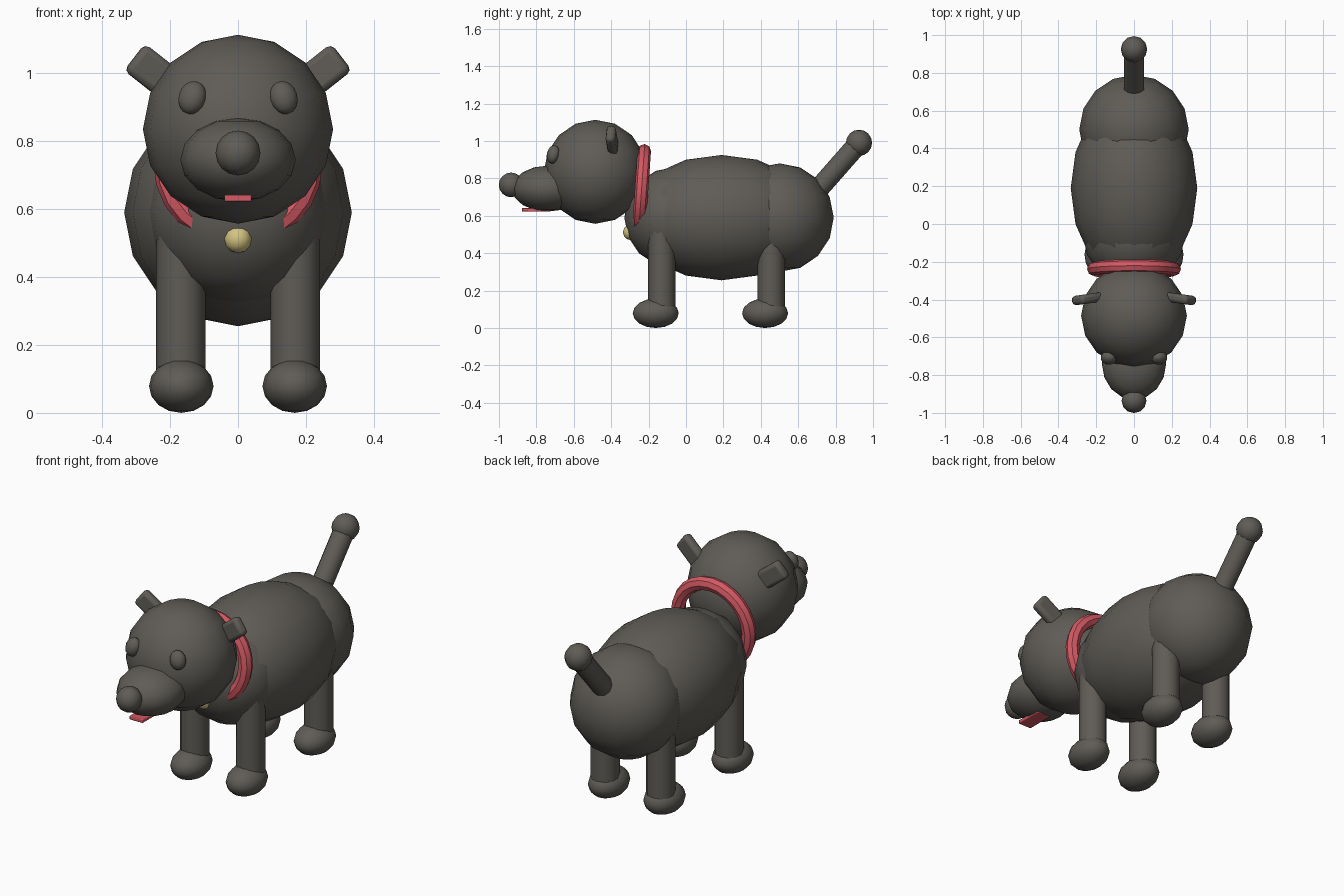
import bpy
from math import radians
from mathutils import Vector

cube = bpy.data.objects.get("Cube")
if cube:
    bpy.data.objects.remove(cube)


def make_material(name, rgb):
    mat = bpy.data.materials.new(name)
    mat.use_nodes = True
    mat.diffuse_color = (*rgb, 1)
    mat.node_tree.nodes["Principled BSDF"].inputs["Base Color"].default_value = (*rgb, 1)
    return mat


FUR = make_material("dark_fur", (0.115, 0.107, 0.094))
RED = make_material("soft_red", (0.66, 0.10, 0.125))
GOLD = make_material("pale_gold", (0.66, 0.56, 0.22))


def finish(name, mat, scale=None):
    obj = bpy.context.object
    obj.name = name
    if scale:
        obj.scale = scale
    obj.data.materials.append(mat)
    bpy.ops.object.transform_apply(location=False, rotation=False, scale=True)
    bpy.ops.object.shade_smooth_by_angle(angle=radians(40))
    return obj


def ball(name, center, radii, mat=FUR, segments=16, rings=8, rotation=(0, 0, 0)):
    bpy.ops.mesh.primitive_uv_sphere_add(segments=segments, ring_count=rings,
                                         location=center, rotation=rotation)
    return finish(name, mat, radii)


def rod(name, start, end, radius, sides=12):
    start, end = Vector(start), Vector(end)
    axis = end - start
    bpy.ops.mesh.primitive_cylinder_add(
        vertices=sides, radius=radius, depth=axis.length, location=(start + end) / 2,
        rotation=axis.to_track_quat("Z", "Y").to_euler())
    return finish(name, FUR)


def block(name, center, size, mat, bevel, rotation=(0, 0, 0)):
    bpy.ops.mesh.primitive_cube_add(size=1, location=center, rotation=rotation)
    obj = finish(name, mat, size)
    mod = obj.modifiers.new("soft_edges", "BEVEL")
    mod.width = bevel
    mod.segments = 2
    return obj


# Torso
ball("body", (0, 0.19, 0.59), (0.335, 0.5, 0.335))
ball("chest", (0, -0.06, 0.59), (0.27, 0.27, 0.27))
ball("rump", (0, 0.5, 0.59), (0.29, 0.29, 0.29))

# Head and face
ball("head", (0, -0.485, 0.835), (0.28, 0.275, 0.278))
ball("snout", (0, -0.74, 0.745), (0.17, 0.19, 0.123))
ball("nose", (0, -0.935, 0.765), (0.066, 0.066, 0.066), segments=12)
block("tongue", (0, -0.80, 0.632), (0.08, 0.155, 0.02), RED, 0.004)

# Tail
rod("tail", (0, 0.67, 0.70), (0, 0.925, 0.99), 0.055, 10)
ball("tail_tip", (0, 0.925, 0.99), (0.07, 0.07, 0.07), segments=12)

# Paired parts
for side, sx in (("left", 1), ("right", -1)):
    ball(side + "_eye", (sx * 0.135, -0.71, 0.928), (0.042, 0.034, 0.05), segments=12,
         rotation=(radians(-15), sx * radians(-12), sx * radians(20)))
    block(side + "_ear", (sx * 0.238, -0.395, 0.995), (0.17, 0.05, 0.1), FUR, 0.018,
          (0, sx * radians(-38), sx * radians(-8)))
    for end, y in (("front", -0.13), ("hind", 0.455)):
        rod(f"{end}_{side}_leg", (sx * 0.168, y, 0.08), (sx * 0.168, y, 0.56), 0.073)
        ball(f"{end}_{side}_paw", (sx * 0.167, y - 0.032, 0.079), (0.095, 0.123, 0.079))

# Collar and bell
bpy.ops.mesh.primitive_torus_add(major_radius=0.213, minor_radius=0.036, major_segments=24,
                                 minor_segments=8, location=(0, -0.238, 0.735),
                                 rotation=(radians(86), 0, 0))
finish("collar", RED).data.polygons.foreach_set("use_smooth", [True] * 192)
ball("bell", (0, -0.295, 0.512), (0.042, 0.042, 0.042), GOLD, segments=10, rings=6)
